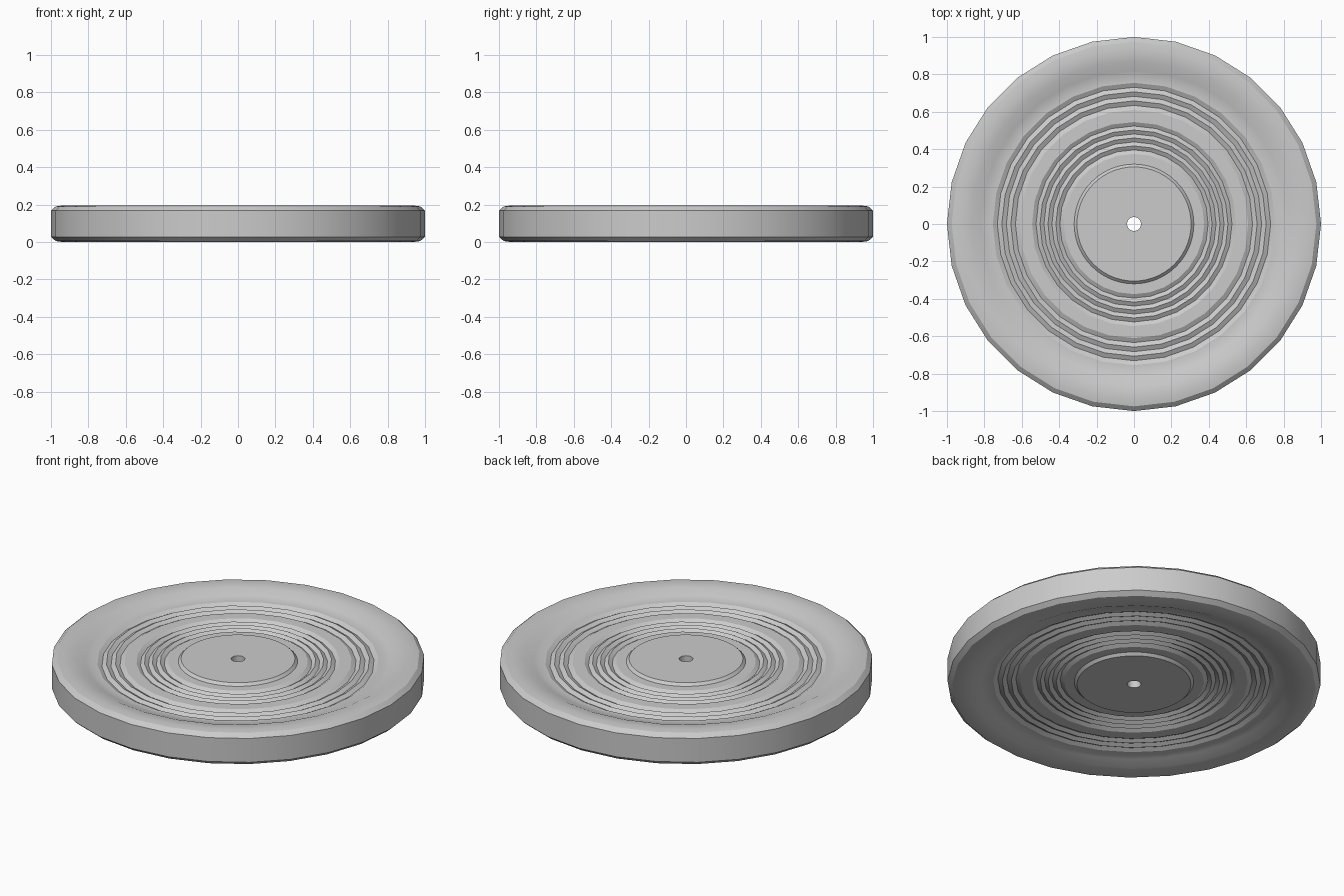
import bpy, bmesh, math

cube = bpy.data.objects.get("Cube")
if cube:
    bpy.data.objects.remove(cube, do_unlink=True)

MID = 0.0975  # height of the mirror plane

grey = bpy.data.materials.new("plain_grey")
grey.use_nodes = True
colour = (0.6, 0.6, 0.6, 1)
grey.diffuse_color = colour
grey.node_tree.nodes["Principled BSDF"].inputs["Base Color"].default_value = colour


def lathe(name, top_half, sides, smooth_angle):
    """Spin a top-half profile (outer to inner), mirrored below, closed as a ring."""
    profile = top_half + [(r, 2 * MID - z) for r, z in reversed(top_half)]
    bm = bmesh.new()
    rings = []
    for r, z in profile:
        angles = [math.tau * i / sides for i in range(sides)]
        rings.append([bm.verts.new((r * math.cos(a), r * math.sin(a), z)) for a in angles])
    for k, ring in enumerate(rings):
        nxt = rings[(k + 1) % len(rings)]
        for i in range(sides):
            j = (i + 1) % sides
            bm.faces.new((ring[i], ring[j], nxt[j], nxt[i]))
    bmesh.ops.recalc_face_normals(bm, faces=bm.faces)
    mesh = bpy.data.meshes.new(name)
    bm.to_mesh(mesh)
    bm.free()
    mesh.materials.append(grey)
    obj = bpy.data.objects.new(name, mesh)
    bpy.context.collection.objects.link(obj)
    bpy.ops.object.select_all(action='DESELECT')
    obj.select_set(True)
    bpy.context.view_layer.objects.active = obj
    bpy.ops.object.shade_smooth_by_angle(angle=math.radians(smooth_angle))
    return obj


def grooves(outer, inner, count, high, low):
    """Zigzag profile from the outer ridge to the inner ridge."""
    step = (outer - inner) / (2 * count)
    return [(outer - i * step, low if i % 2 else high) for i in range(2 * count + 1)]


# Grooved disc with a raised rounded rim
rim = [(1.0, 0.168), (0.975, 0.19), (0.94, 0.195), (0.87, 0.19), (0.82, 0.168), (0.775, 0.16)]
bands = grooves(0.755, 0.61, 3, 0.16, 0.147) + grooves(0.545, 0.375, 4, 0.16, 0.147)
lathe("grooved_disc", rim + bands + [(0.3, 0.16)], 28, 25)

# Raised centre label with a spindle hole
lathe("centre_label", [(0.322, 0.158), (0.305, 0.175), (0.037, 0.175)], 56, 30)
